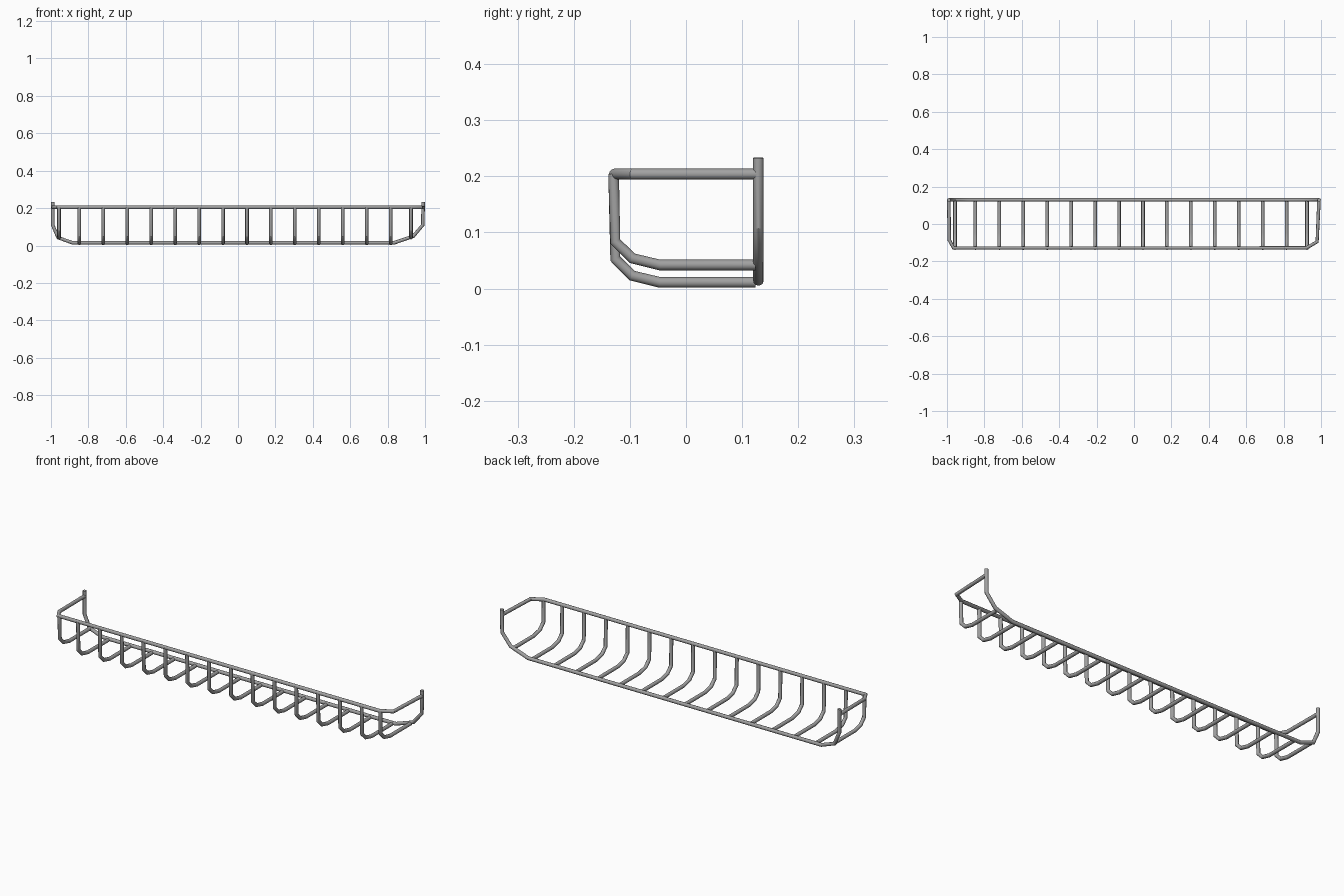
import bpy
import math

cube = bpy.data.objects.get("Cube")
if cube:
    bpy.data.objects.remove(cube, do_unlink=True)

# One grey metal for every tube
metal = bpy.data.materials.new("grey_metal")
metal.use_nodes = True
GREY = (0.36, 0.36, 0.36, 1)
metal.diffuse_color = GREY
metal.node_tree.nodes["Principled BSDF"].inputs["Base Color"].default_value = GREY

RADIUS = 0.0095
BACK = 0.129
RAIL_Z = 0.204


def tube(name, points):
    """Round bar swept along a polyline, with capped ends."""
    curve = bpy.data.curves.new(name, "CURVE")
    curve.dimensions = "3D"
    curve.bevel_depth = RADIUS
    curve.bevel_resolution = 4
    curve.use_fill_caps = True
    spline = curve.splines.new("POLY")
    spline.points.add(len(points) - 1)
    for p, co in zip(spline.points, points):
        p.co = (*co, 1)
    obj = bpy.data.objects.new(name, curve)
    bpy.context.collection.objects.link(obj)
    bpy.ops.object.select_all(action="DESELECT")
    obj.select_set(True)
    bpy.context.view_layer.objects.active = obj
    bpy.ops.object.convert(target="MESH")
    obj = bpy.context.object
    obj.data.materials.clear()
    obj.data.materials.append(metal)
    bpy.ops.object.shade_smooth_by_angle(angle=math.radians(35))
    return obj


# Back frame: two posts joined by a bottom bar with bent corners
frame = [(-0.99, 0.233), (-0.99, 0.108), (-0.962, 0.042), (-0.885, 0.0145),
         (0.835, 0.0145), (0.938, 0.05), (0.988, 0.11), (0.99, 0.233)]
tube("back_frame", [(x, BACK, z) for x, z in frame])

# Top rail: runs around the ends and the front
rail = [(-0.99, BACK), (-0.988, -0.085), (-0.965, -0.128),
        (0.922, -0.128), (0.979, -0.095), (0.989, BACK)]
tube("top_rail", [(x, y, RAIL_Z) for x, y in rail])

# Ribs: from the back frame forward and up to the rail
rib = [(0.124, 0.011), (-0.047, 0.011), (-0.096, 0.023), (-0.126, 0.053)]


def add_rib(name, x, lift):
    points = [(x, y, z + lift) for y, z in rib]
    tube(name, points + [(x, -0.129, RAIL_Z)])


for i in range(14):
    add_rib(f"rib_{i + 1}", -0.848 + 0.128 * i, 0)
add_rib("right_end_rib", -0.957, 0.031)
add_rib("left_end_rib", 0.925, 0.031)
